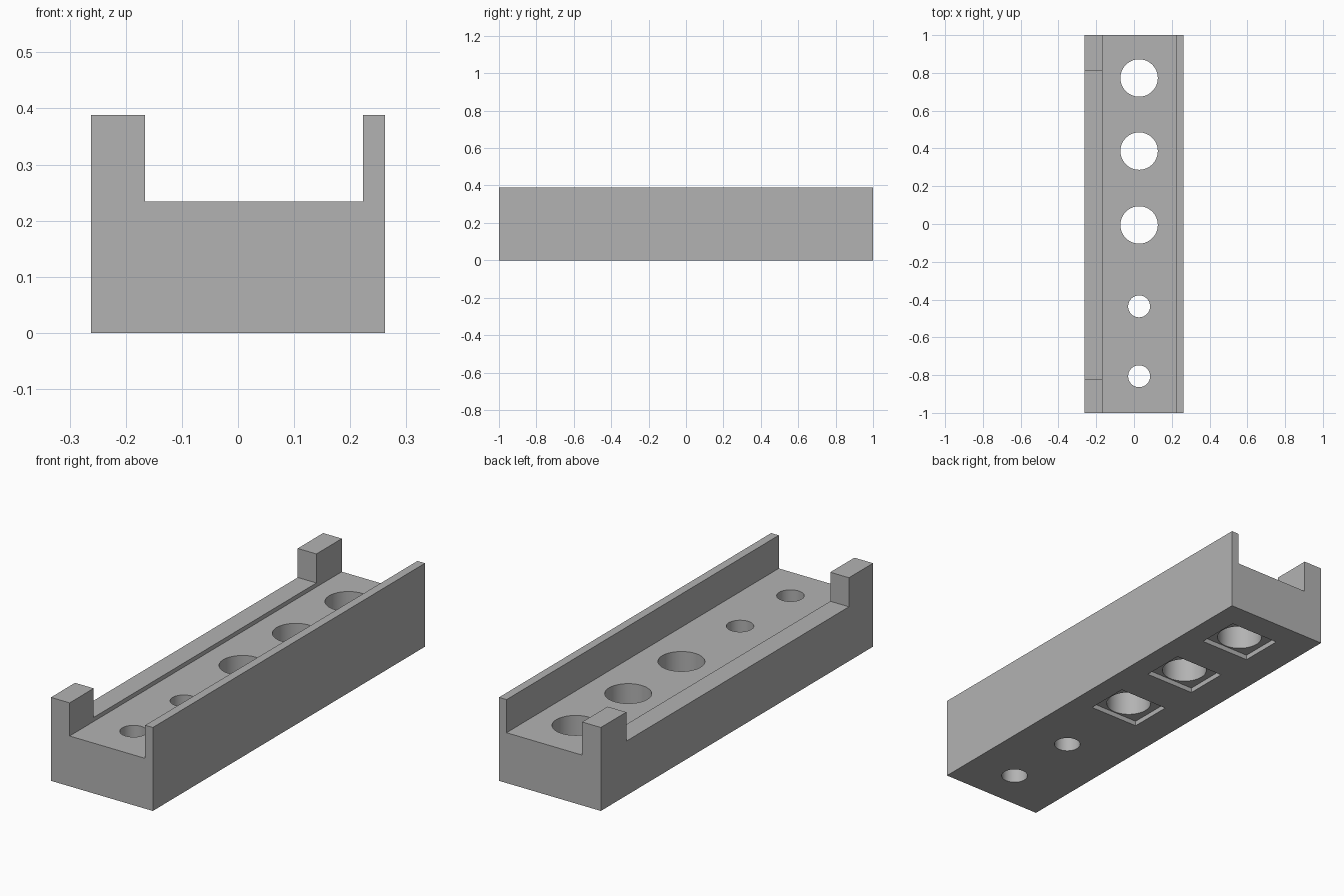
import bpy
import bmesh
from mathutils import Matrix, Vector

if "Cube" in bpy.data.objects:
    bpy.data.objects.remove(bpy.data.objects["Cube"], do_unlink=True)

HALF_W, HALF_L, TOP, FLOOR = 0.262, 1.0, 0.388, 0.234
POST_X, WALL_X, LEDGE_Z = -0.166, 0.223, 0.253
HOLE_X = 0.027
BIG_Y, SMALL_Y = (0.773, 0.386, -0.005), (-0.436, -0.806)

grey = bpy.data.materials.new("plain grey")
grey.use_nodes = True
grey.diffuse_color = (0.45, 0.45, 0.45, 1)
grey.node_tree.nodes["Principled BSDF"].inputs["Base Color"].default_value = grey.diffuse_color


def to_object(bm, name):
    bmesh.ops.recalc_face_normals(bm, faces=bm.faces)
    mesh = bpy.data.meshes.new(name)
    bm.to_mesh(mesh)
    bm.free()
    mesh.materials.append(grey)
    obj = bpy.data.objects.new(name, mesh)
    bpy.context.collection.objects.link(obj)
    return obj


def box(name, low, high):
    low, high = Vector(low), Vector(high)
    bm = bmesh.new()
    bmesh.ops.create_cube(bm, size=1, matrix=Matrix.Translation((low + high) / 2)
                          @ Matrix.Diagonal((high - low).to_4d()))
    return to_object(bm, name)


def cylinder(name, y, radius):
    bm = bmesh.new()
    bmesh.ops.create_cone(bm, cap_ends=True, segments=64, radius1=radius, radius2=radius,
                          depth=2, matrix=Matrix.Translation((HOLE_X, y, 0)))
    return to_object(bm, name)


def cut(target, cutter):
    mod = target.modifiers.new("cut", "BOOLEAN")
    mod.operation, mod.solver, mod.object = "DIFFERENCE", "EXACT", cutter
    bpy.context.view_layer.objects.active = target
    bpy.ops.object.modifier_apply(modifier=mod.name)
    bpy.data.objects.remove(cutter, do_unlink=True)


# Channel body: a U profile extruded along its length
profile = [(-HALF_W, 0), (HALF_W, 0), (HALF_W, TOP), (WALL_X, TOP),
           (WALL_X, FLOOR), (POST_X, FLOOR), (POST_X, TOP), (-HALF_W, TOP)]
bm = bmesh.new()
face = bm.faces.new([bm.verts.new((x, -HALF_L, z)) for x, z in profile])
extruded = bmesh.ops.extrude_face_region(bm, geom=[face])["geom"]
bmesh.ops.translate(bm, vec=(0, 2 * HALF_L, 0),
                    verts=[v for v in extruded if isinstance(v, bmesh.types.BMVert)])
body = to_object(bm, "channel_body")

# Low ledge between the two corner posts
cut(body, box("ledge_cutter", (-0.4, -0.823, LEDGE_Z), (-0.1, 0.813, 0.6)))

# Large holes, each with a shallow rectangular recess underneath
for y in BIG_Y:
    cut(body, cylinder("large_hole_cutter", y, 0.099))
    cut(body, box("recess_cutter", (HOLE_X - 0.128, y - 0.104, -0.1),
                  (HOLE_X + 0.128, y + 0.104, 0.023)))

# Small holes
for y in SMALL_Y:
    cut(body, cylinder("small_hole_cutter", y, 0.058))

# Smooth hole walls with sharp edges elsewhere
bpy.ops.object.select_all(action="DESELECT")
body.select_set(True)
bpy.context.view_layer.objects.active = body
bpy.ops.object.shade_smooth_by_angle()
